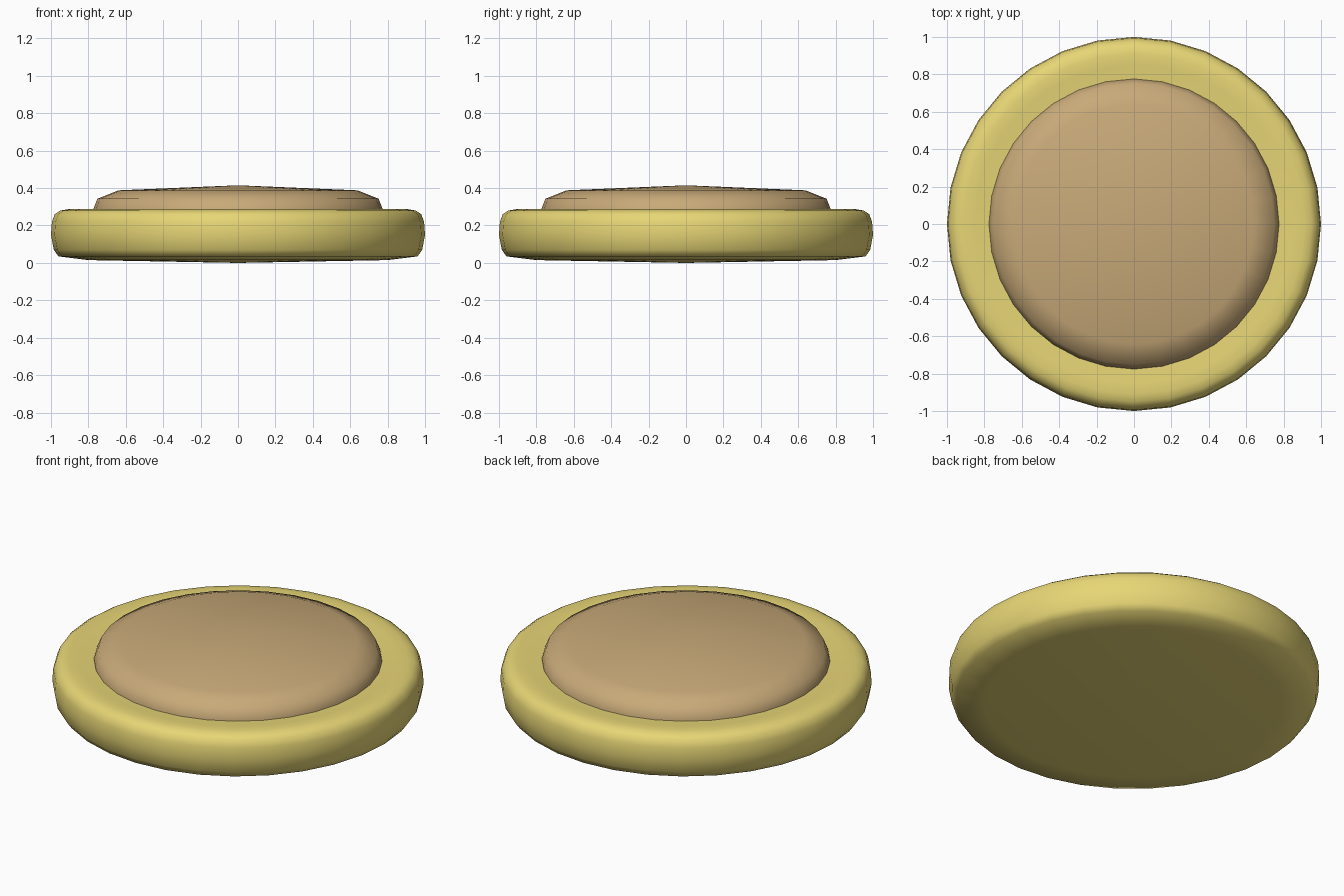
import bpy, bmesh
from math import sin, cos, pi, radians

if "Cube" in bpy.data.objects:
    bpy.data.objects.remove(bpy.data.objects["Cube"])

SIDES = 32


def material(name, color):
    m = bpy.data.materials.new(name)
    m.diffuse_color = color
    m.use_nodes = True
    m.node_tree.nodes["Principled BSDF"].inputs["Base Color"].default_value = m.diffuse_color
    return m


def lathe(name, profile, mat):
    """Spin an (r, z) profile, starting and ending on the axis, around z."""
    bm = bmesh.new()
    rings = []
    for r, z in profile:
        n = SIDES if r > 0 else 1
        rings.append([bm.verts.new((r * cos(2 * pi * i / SIDES),
                                    r * sin(2 * pi * i / SIDES), z)) for i in range(n)])
    for a, b in zip(rings, rings[1:]):
        for i in range(SIDES):
            j = (i + 1) % SIDES
            if len(a) == 1:
                bm.faces.new((a[0], b[j], b[i]))
            elif len(b) == 1:
                bm.faces.new((a[i], a[j], b[0]))
            else:
                bm.faces.new((a[i], a[j], b[j], b[i]))
    bmesh.ops.recalc_face_normals(bm, faces=bm.faces[:])
    mesh = bpy.data.meshes.new(name)
    bm.to_mesh(mesh)
    bm.free()
    mesh.materials.append(mat)
    obj = bpy.data.objects.new(name, mesh)
    bpy.context.collection.objects.link(obj)
    bpy.ops.object.select_all(action='DESELECT')
    obj.select_set(True)
    bpy.context.view_layer.objects.active = obj
    bpy.ops.object.shade_smooth_by_angle(angle=radians(60))
    return obj


yellow = material("yellow", (0.80, 0.67, 0.18, 1))
brown = material("brown", (0.58, 0.40, 0.19, 1))

# rounded outer body with a slightly dished top
lathe("base_ring", [(0, 0), (0.80, 0.015), (0.96, 0.035), (0.985, 0.07), (1.0, 0.15),
                    (0.995, 0.22), (0.98, 0.26), (0.95, 0.28), (0.91, 0.287),
                    (0.85, 0.285), (0.78, 0.277), (0, 0.277)], yellow)

# low domed centre
lathe("centre_dome", [(0, 0.25), (0.778, 0.25), (0.775, 0.285), (0.752, 0.343),
                      (0.64, 0.388), (0, 0.415)], brown)
